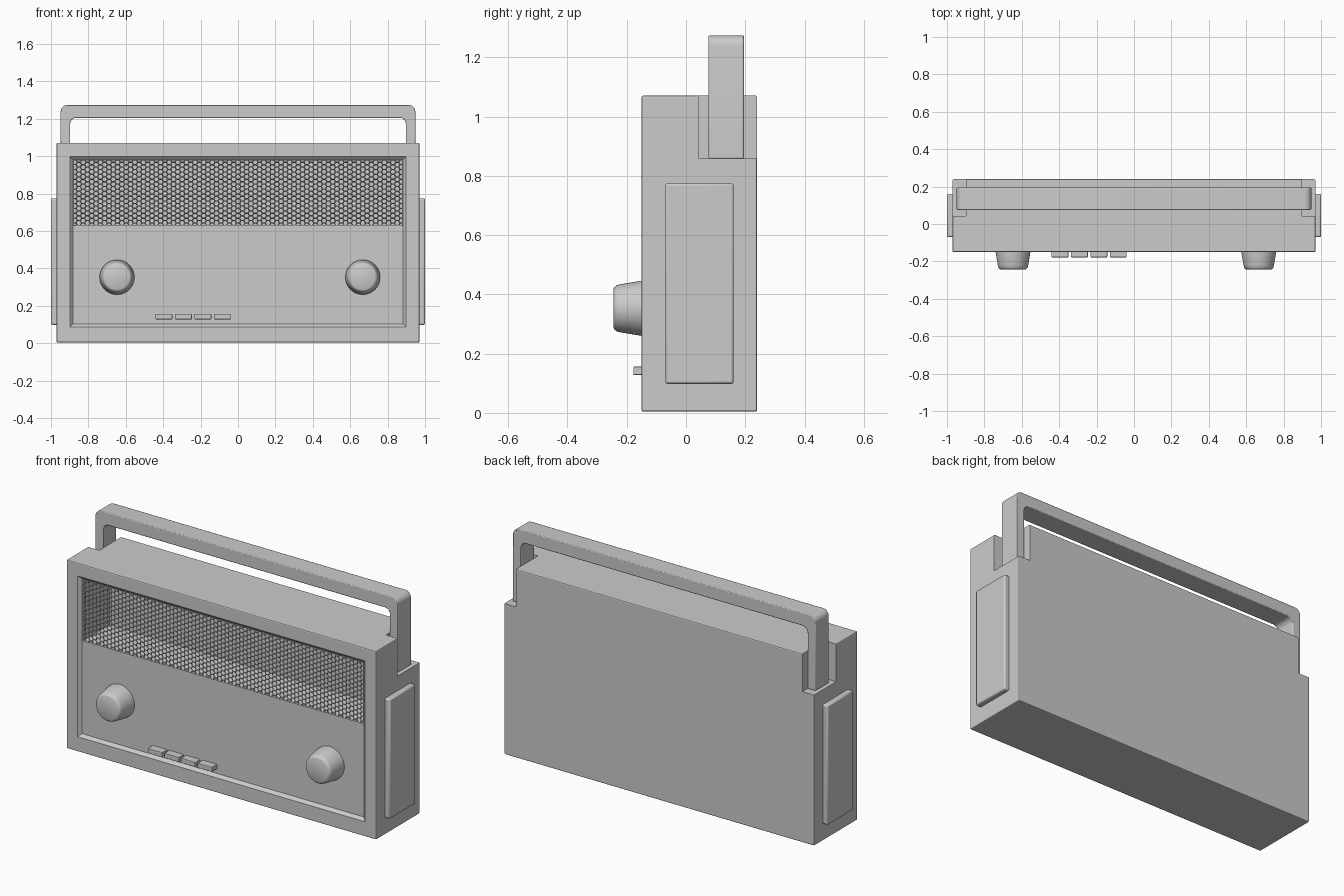
import bpy, bmesh, math
from mathutils import Vector

if "Cube" in bpy.data.objects:
    bpy.data.objects.remove(bpy.data.objects["Cube"])


def add_mesh(name, bm, bevel=0, segments=2):
    bmesh.ops.recalc_face_normals(bm, faces=bm.faces)
    me = bpy.data.meshes.new(name)
    bm.to_mesh(me)
    bm.free()
    ob = bpy.data.objects.new(name, me)
    bpy.context.collection.objects.link(ob)
    if bevel:
        m = ob.modifiers.new("bevel", 'BEVEL')
        m.width, m.segments = bevel, segments
        m.limit_method = 'ANGLE'
        m.angle_limit = math.radians(40)
    return ob


def box(name, x, y, z, bevel=0, front_grow=0):
    """Box from ranges; front_grow flares the front (-y) face."""
    bm = bmesh.new()
    bmesh.ops.create_cube(bm, size=1)
    mid = Vector([(a + b) / 2 for a, b in (x, y, z)])
    for v in bm.verts:
        front = v.co.y < 0
        c = Vector([v.co[i] * (r[1] - r[0]) for i, r in enumerate((x, y, z))])
        if front and front_grow:
            c.x += math.copysign(front_grow, c.x)
            c.z += math.copysign(front_grow, c.z)
        v.co = mid + c
    return add_mesh(name, bm, bevel)


def smooth(ob, angle=30):
    bpy.ops.object.select_all(action='DESELECT')
    ob.select_set(True)
    bpy.context.view_layer.objects.active = ob
    bpy.ops.object.shade_smooth_by_angle(angle=math.radians(angle))


# Case with handle notches, a chamfered front recess and a speaker cavity
case = box("radio_case", (-.97, .97), (-.15, .24), (.004, 1.071), .006)
cutters = [
    box("notch_cutter_left", (-1.1, -.897), (.042, .4), (.858, 1.3)),
    box("notch_cutter_right", (.897, 1.1), (.042, .4), (.858, 1.3)),
    # flared by twice its depth so the chamfer crosses the front face
    box("recess_cutter", (-.883, .883), (-.166, -.134), (.104, .982), 0, .032),
    box("cavity_cutter", (-.876, .876), (-.14, .10), (.632, .976)),
]
for c in cutters:
    c.hide_render = True
    m = case.modifiers.new(c.name, 'BOOLEAN')
    m.operation, m.solver, m.object = 'DIFFERENCE', 'EXACT', c
bpy.context.view_layer.objects.active = case
for m in list(case.modifiers):
    bpy.ops.object.modifier_apply(modifier=m.name)
for c in cutters:
    bpy.data.objects.remove(c)

# Speaker grille: a honeycomb sheet trimmed to the opening, turned to wire
gx, gz0, gz1, gy = .88, .63, .98, -.132
px, pz = .046, .026
bm = bmesh.new()
for row in range(-1, int((gz1 - gz0) / (pz / 2)) + 3):
    for col in range(-21, 22):
        cx = (col + .5 * (row % 2)) * px
        cz = gz0 + row * pz / 2
        hexagon = [(-px / 3, 0), (-px / 6, pz / 2), (px / 6, pz / 2),
                   (px / 3, 0), (px / 6, -pz / 2), (-px / 6, -pz / 2)]
        bm.faces.new([bm.verts.new((cx + a, gy, cz + b)) for a, b in hexagon])
bmesh.ops.remove_doubles(bm, verts=bm.verts, dist=.001)
for co, no in (((gx, 0, 0), (1, 0, 0)), ((-gx, 0, 0), (-1, 0, 0)),
               ((0, 0, gz1), (0, 0, 1)), ((0, 0, gz0), (0, 0, -1))):
    bmesh.ops.bisect_plane(bm, geom=bm.verts[:] + bm.edges[:] + bm.faces[:],
                           plane_co=co, plane_no=no, clear_outer=True)
grille = add_mesh("speaker_grille", bm)
w = grille.modifiers.new("wire", 'WIREFRAME')
w.thickness = .008
w.use_even_offset = False

# Carry handle: rounded arch profile extruded in y
def corner(cx, cz, r, a0, a1, n=6):
    return [(cx + r * math.cos(math.radians(a0 + (a1 - a0) * i / n)),
             cz + r * math.sin(math.radians(a0 + (a1 - a0) * i / n)))
            for i in range(n + 1)]


outer = [(.948, .858)] + corner(.913, 1.239, .035, 0, 90)
inner = corner(.865, 1.173, .032, 90, 0) + [(.897, .858)]
profile = (outer + [(-x, z) for x, z in reversed(outer)]
           + [(-x, z) for x, z in reversed(inner)] + inner)
bm = bmesh.new()
face = bm.faces.new([bm.verts.new((x, .076, z)) for x, z in profile])
ext = bmesh.ops.extrude_face_region(bm, geom=[face])
bmesh.ops.translate(bm, vec=(0, .119, 0),
                    verts=[v for v in ext['geom'] if isinstance(v, bmesh.types.BMVert)])
handle = add_mesh("carry_handle", bm, .004)
smooth(handle)

# Raised side panels
for s, side in ((-1, "left"), (1, "right")):
    panel = box(side + "_side_panel", sorted((s * .95, s * 1.0)),
                (-.07, .161), (.098, .775), .008)
    smooth(panel)

# Tuning knobs: lathed profile of (radius, y)
knob_profile = [(.093, -.13), (.093, -.15), (.081, -.222), (.078, -.234),
                (.072, -.241), (.066, -.244), (0, -.244)]
for name, kx in (("volume_knob", -.647), ("tuning_knob", .667)):
    bm = bmesh.new()
    vs = [bm.verts.new((kx + r, y, .353)) for r, y in knob_profile]
    es = [bm.edges.new(p) for p in zip(vs, vs[1:])]
    bmesh.ops.spin(bm, geom=vs + es, cent=(kx, 0, .353), axis=(0, 1, 0),
                   angle=math.tau, steps=40)
    bmesh.ops.remove_doubles(bm, verts=bm.verts, dist=.0005)
    smooth(add_mesh(name, bm), 35)

# Row of push buttons
for i in range(4):
    bx = -.441 + i * .104
    box(f"push_button_{i + 1}", (bx, bx + .09), (-.178, -.12), (.128, .156), .003)
